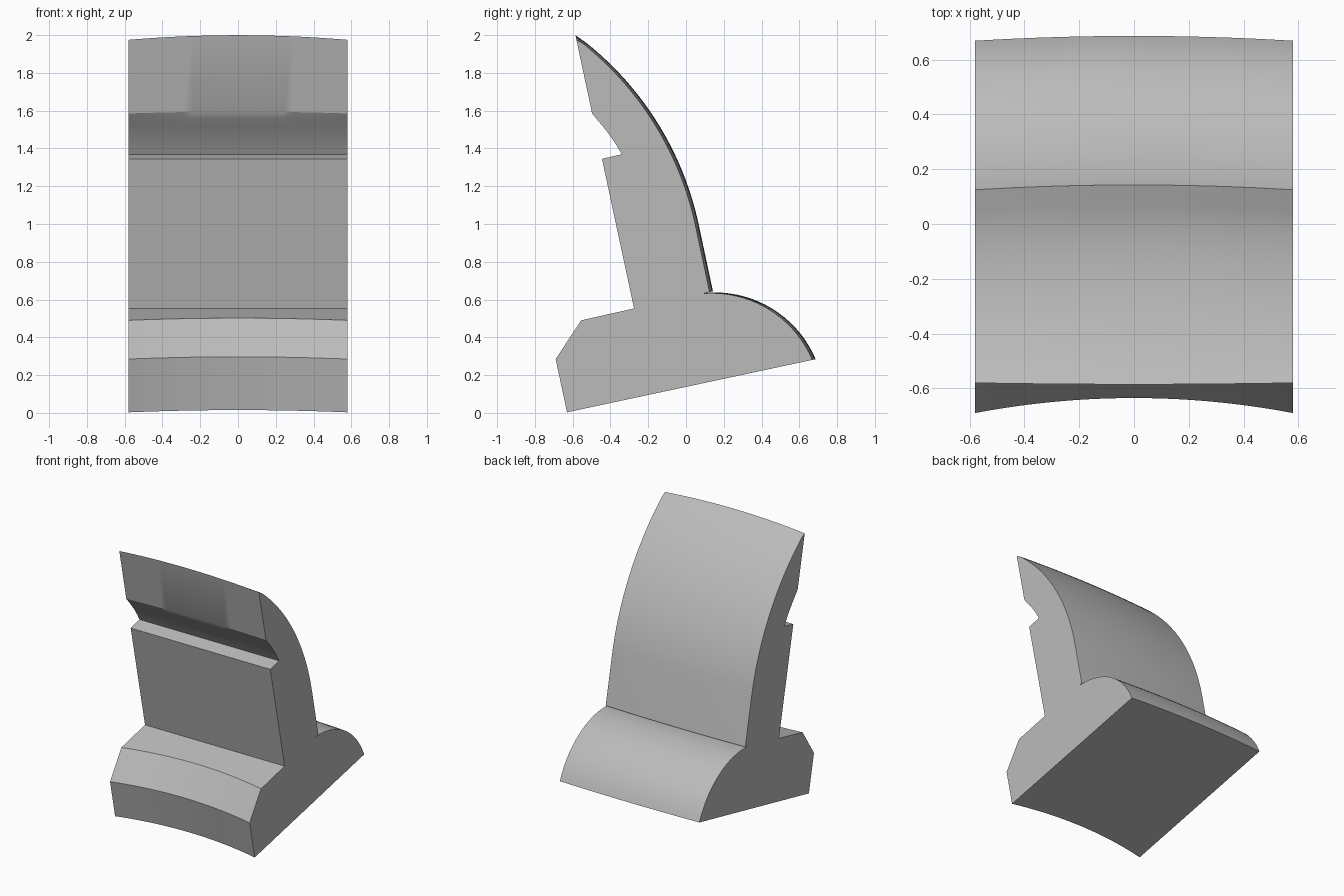
import bpy
import bmesh
import math
from mathutils import Vector

old = bpy.data.objects.get("Cube")
if old:
    bpy.data.objects.remove(old, do_unlink=True)

HALF = 0.58
COLUMNS = 24
TILT = math.radians(12.2)
ALONG = Vector((math.cos(TILT), math.sin(TILT)))   # tilted "back" direction
UP = Vector((-math.sin(TILT), math.cos(TILT)))     # tilted "up" direction

grey = bpy.data.materials.new("plain grey")
grey.use_nodes = True
colour = (0.5, 0.5, 0.5, 1)
grey.diffuse_color = colour
grey.node_tree.nodes["Principled BSDF"].inputs["Base Color"].default_value = colour


def bowed_extrusion(name, profile):
    """Sweep a (y, z) profile across x; each point bows by its own vector mid-width."""
    bm = bmesh.new()
    rings = []
    for i in range(COLUMNS + 1):
        t = 2 * i / COLUMNS - 1
        ring = []
        for point, bow in profile:
            p = Vector(point) + Vector(bow) * (1 - t * t)
            ring.append(bm.verts.new((t * HALF, p.x, p.y)))
        rings.append(ring)
    n = len(profile)
    for a, b in zip(rings, rings[1:]):
        for j in range(n):
            k = (j + 1) % n
            bm.faces.new((a[j], a[k], b[k], b[j]))
    bm.faces.new(rings[0])
    bm.faces.new(rings[-1])
    bmesh.ops.recalc_face_normals(bm, faces=bm.faces)
    mesh = bpy.data.meshes.new(name)
    bm.to_mesh(mesh)
    bm.free()
    mesh.materials.append(grey)
    obj = bpy.data.objects.new(name, mesh)
    bpy.context.collection.objects.link(obj)
    bpy.ops.object.select_all(action="DESELECT")
    obj.select_set(True)
    bpy.context.view_layer.objects.active = obj
    bpy.ops.object.shade_smooth_by_angle(angle=math.radians(22))
    return obj


flat = (0, 0)
hollow_toe = ALONG * 0.056
bulge = ALONG * 0.018

# Base: concave chamfered toe in front, rounded heel behind
base = [((-0.63, 0.003), hollow_toe), ((-0.69, 0.285), hollow_toe),
        ((-0.555, 0.49), hollow_toe), ((-0.275, 0.553), flat)]
heel_centre, heel_radius = Vector((0.135, 0.054)), 0.58
for i in range(21):
    a = math.radians(-12 + 79 * i / 20)
    base.append((heel_centre + heel_radius * Vector((math.sin(a), math.cos(a))), bulge))
bowed_extrusion("base", base)

# Upright: flat front panel, notch with curved underside, arched back
upright = [((-0.275, 0.553), flat), ((-0.445, 1.345), flat), ((-0.34, 1.369), flat),
           ((-0.365, 1.412), flat), ((-0.4, 1.465), flat), ((-0.44, 1.517), flat),
           ((-0.475, 1.558), flat), ((-0.497, 1.585), UP * 0.01),
           ((-0.58, 1.975), UP * 0.025)]
start, radius = Vector((0.049, 0.997)), 1.68
for i in range(23, -1, -1):
    a = math.radians(41 * i / 24)
    upright.append((start + UP * radius * math.sin(a)
                    - ALONG * radius * (1 - math.cos(a)), bulge))
upright.append(((0.125, 0.64), bulge))
bowed_extrusion("upright", upright)
